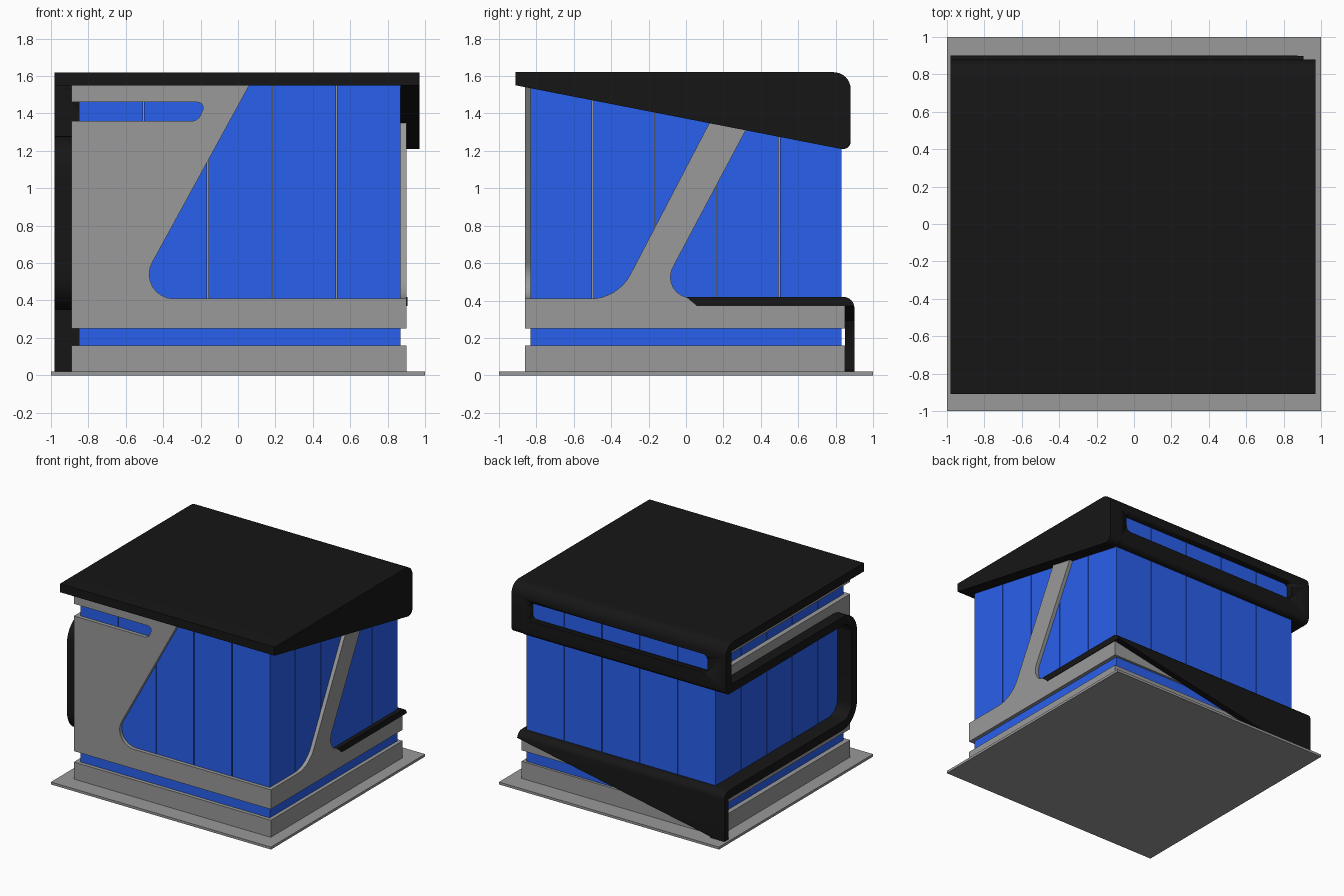
import bpy, bmesh
from math import tan
from mathutils import Vector

if "Cube" in bpy.data.objects:
    bpy.data.objects.remove(bpy.data.objects["Cube"])


def material(name, rgb):
    m = bpy.data.materials.new(name)
    m.diffuse_color = (*rgb, 1)
    m.use_nodes = True
    m.node_tree.nodes["Principled BSDF"].inputs["Base Color"].default_value = m.diffuse_color
    return m


BLUE = material("blue_panel", (0.022, 0.115, 0.85))
BLACK = material("black_shell", (0.008, 0.008, 0.008))
GREY = material("grey_cladding", (0.32, 0.32, 0.32))


def outline(pts, n=8):
    """2D outline; a point with a third value is rounded with that radius."""
    out = []
    for i, p in enumerate(pts):
        v = Vector(p[:2])
        if len(p) < 3:
            out.append(v)
            continue
        a = (Vector(pts[i - 1][:2]) - v).normalized()
        b = (Vector(pts[(i + 1) % len(pts)][:2]) - v).normalized()
        t = p[2] / tan(a.angle(b) / 2)
        c = v + (a + b).normalized() * (t * t + p[2] ** 2) ** 0.5
        s, e = (v + a * t - c).normalized(), (v + b * t - c).normalized()
        out += [c + s.slerp(e, k / n).normalized() * p[2] for k in range(n + 1)]
    return out


def prism(name, pts, axis, lo, hi, mat=GREY):
    """Extrude an outline along x (yz outline) or y (xz outline)."""
    place = (lambda p, d: (d, p.x, p.y)) if axis == "x" else (lambda p, d: (p.x, d, p.y))
    bm = bmesh.new()
    shape = outline(pts)
    rings = [[bm.verts.new(place(p, d)) for p in shape] for d in (lo, hi)]
    bm.faces.new(rings[0])
    bm.faces.new(rings[1][::-1])
    for i in range(len(shape)):
        j = (i + 1) % len(shape)
        bm.faces.new((rings[0][i], rings[1][i], rings[1][j], rings[0][j]))
    bmesh.ops.recalc_face_normals(bm, faces=bm.faces)
    me = bpy.data.meshes.new(name)
    bm.to_mesh(me)
    bm.free()
    ob = bpy.data.objects.new(name, me)
    bpy.context.collection.objects.link(ob)
    me.materials.append(mat)
    bpy.ops.object.select_all(action="DESELECT")
    ob.select_set(True)
    bpy.context.view_layer.objects.active = ob
    bpy.ops.object.shade_smooth_by_angle(angle=0.6)
    return ob


def box(name, x0, x1, y0, y1, z0, z1, mat=GREY):
    return prism(name, [(x0, z0), (x1, z0), (x1, z1), (x0, z1)], "y", y0, y1, mat)


def cut(ob, cutter):
    cutter.hide_render = True
    cutter.hide_viewport = True
    m = ob.modifiers.new("cut", "BOOLEAN")
    m.operation = "DIFFERENCE"
    m.solver = "EXACT"
    m.object = cutter


# Base plate, plinth and recessed blue band
box("base_plate", -1, 1, -1, 1, 0, 0.02)
box("plinth", -0.89, 0.90, -0.86, 0.85, 0.02, 0.16)
box("lower_blue_band", -0.85, 0.87, -0.83, 0.83, 0.14, 0.40, BLUE)

# Grey core, with five blue wall panels on each side
X0, X1, Y, SKIN, GAP = -0.85, 0.87, 0.83, 0.012, 0.003
box("core", X0 + SKIN, X1 - SKIN, -Y + SKIN, Y - SKIN, 0.3, 1.56)
for i in range(5):
    w, d = (X1 - X0) / 5, 2 * Y / 5
    xa = X0 + i * w + (GAP if i else 0)
    xb = X0 + (i + 1) * w - (GAP if i < 4 else 0)
    ya = -Y + i * d + (GAP if i else 0)
    yb = -Y + (i + 1) * d - (GAP if i < 4 else 0)
    box(f"front_panel_{i}", xa, xb, -Y, -Y + SKIN, 0.39, 1.555, BLUE)
    box(f"back_panel_{i}", xa, xb, Y - SKIN, Y, 0.39, 1.555, BLUE)
    box(f"left_panel_{i}", X0, X0 + SKIN, ya, yb, 0.39, 1.555, BLUE)
    box(f"right_panel_{i}", X1 - SKIN, X1, ya, yb, 0.39, 1.555, BLUE)

# Grey front cladding with slanted edge and corner slot
prism("front_cladding", [
    (-0.89, 0.25), (0.90, 0.25), (0.90, 0.41), (-0.564, 0.41, 0.13), (0.06, 1.55),
    (-0.89, 1.55), (-0.89, 1.46), (-0.17, 1.46, 0.03), (-0.215, 1.36, 0.05),
    (-0.89, 1.36)], "y", -0.86, -0.83)

# Grey right cladding with slanted strut
prism("right_cladding", [
    (-0.86, 0.25), (0.85, 0.25), (0.85, 0.415), (-0.156, 0.415, 0.11), (0.367, 1.40),
    (0.151, 1.40), (-0.365, 0.41, 0.24), (-0.86, 0.41)], "x", 0.87, 0.90)

# Grey left cladding around the window, and strip above the slot
prism("left_cladding", [
    (-0.86, 0.25), (0.85, 0.25), (0.85, 0.38), (-0.785, 0.38, 0.14),
    (-0.785, 1.245, 0.14), (0.83, 1.245), (0.83, 1.36), (-0.86, 1.36)],
    "x", -0.89, -0.85)
box("left_top_strip", -0.89, -0.85, -0.86, 0.82, 1.46, 1.55)
box("back_cladding", -0.89, 0.90, 0.83, 0.85, 0.25, 0.40)

# Black roof folding down over the back, with slot
roof = prism("roof", [
    (-0.91, 1.62), (0.88, 1.62, 0.09), (0.88, 1.21, 0.04), (0.81, 1.21),
    (0.81, 1.55), (-0.91, 1.55)], "x", -0.98, 0.87, BLACK)
cut(roof, prism("roof_slot_cutter", [
    (-0.81, 1.35, 0.04), (0.81, 1.35, 0.04), (0.81, 1.50, 0.04), (-0.81, 1.50, 0.04)],
    "y", 0.75, 1.0, BLACK))
prism("roof_side_wedge", [
    (-0.91, 1.62), (-0.91, 1.55), (0.88, 1.20, 0.05), (0.88, 1.62, 0.09)],
    "x", 0.87, 0.97, BLACK)

# Black ribbon looping round the left window and down the back corner
prism("left_ribbon", [
    (0.82, 1.28), (-0.82, 1.28, 0.18), (-0.82, 0.35, 0.18), (0.85, 0.35), (0.85, 0.02),
    (0.90, 0.02), (0.90, 0.42, 0.06), (-0.75, 0.42, 0.11), (-0.75, 1.21, 0.11),
    (0.82, 1.21)], "x", -0.98, -0.85, BLACK)

# Black back skirt, tapering towards the right
skirt = prism("back_skirt", [
    (0.0, 0.42), (0.90, 0.42, 0.06), (0.90, 0.02), (0.85, 0.02), (0.85, 0.37),
    (0.06, 0.37)], "x", -0.85, 0.905, BLACK)
cut(skirt, prism("skirt_cutter", [
    (-0.90, 0.02), (0.95, 0.379), (0.95, -0.1), (-0.90, -0.1)], "y", 0.84, 1.0, BLACK))
